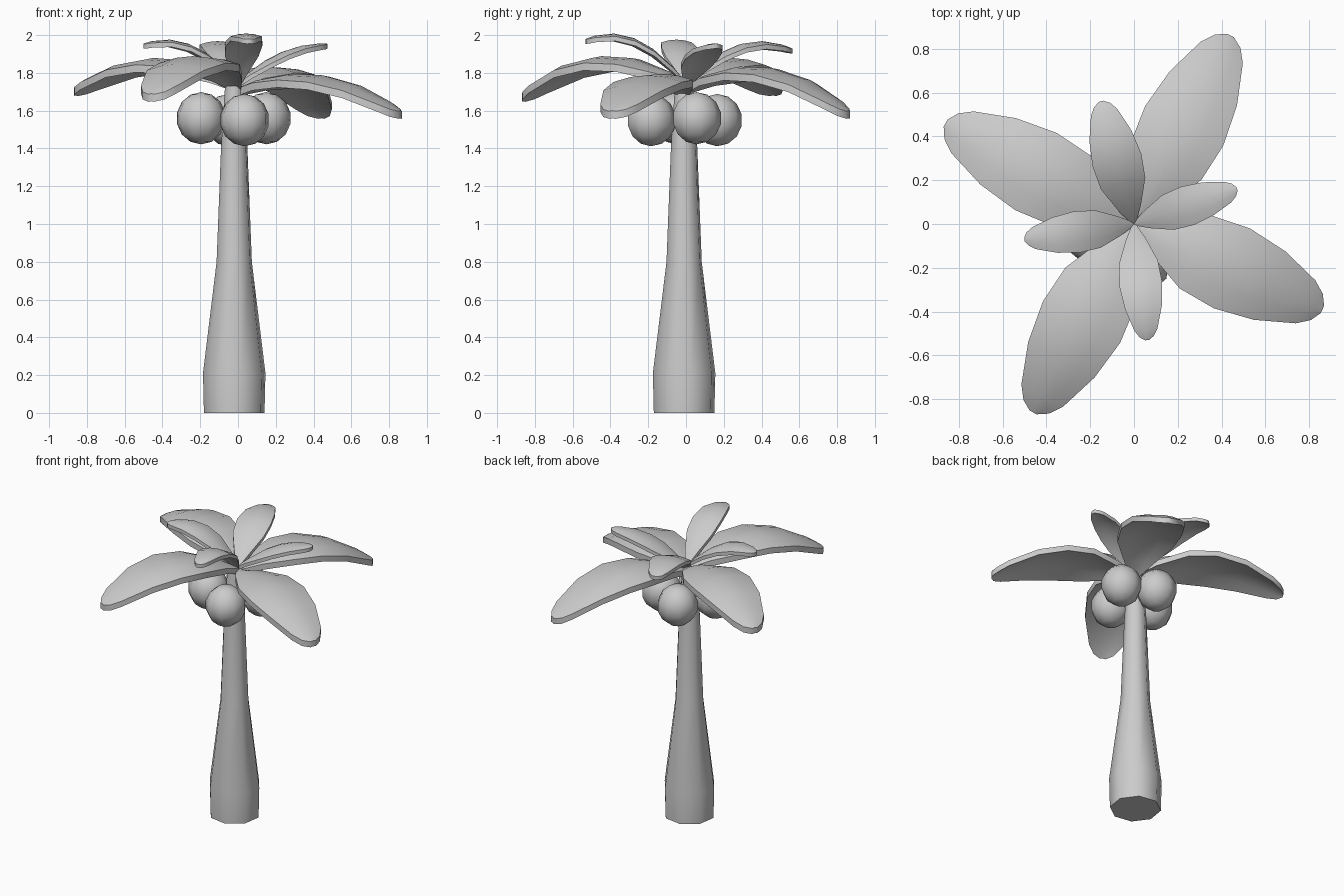
import bpy, bmesh, math
from mathutils import Vector

cube = bpy.data.objects.get("Cube")
if cube:
    bpy.data.objects.remove(cube)

grey = bpy.data.materials.new("plain_grey")
grey.use_nodes = True
grey.diffuse_color = (0.6, 0.6, 0.6, 1)
grey.node_tree.nodes["Principled BSDF"].inputs["Base Color"].default_value = (0.6, 0.6, 0.6, 1)

TRUNK = Vector((-0.02, -0.01, 0))


def finish(bm, name, angle=50):
    bmesh.ops.recalc_face_normals(bm, faces=bm.faces)
    mesh = bpy.data.meshes.new(name)
    bm.to_mesh(mesh)
    bm.free()
    obj = bpy.data.objects.new(name, mesh)
    bpy.context.collection.objects.link(obj)
    mesh.materials.append(grey)
    bpy.ops.object.select_all(action='DESELECT')
    obj.select_set(True)
    bpy.context.view_layer.objects.active = obj
    bpy.ops.object.shade_smooth_by_angle(angle=math.radians(angle))
    return obj


# Trunk: stacked eight-sided rings, flared at the foot
def trunk():
    bm = bmesh.new()
    rings = []
    for z, r in [(0, 0.165), (0.21, 0.17), (0.8, 0.096), (1.4, 0.072), (1.73, 0.05)]:
        angles = [math.tau * (i + 0.3) / 8 for i in range(8)]
        rings.append([bm.verts.new(TRUNK + Vector((r * math.cos(a), r * math.sin(a), z)))
                      for a in angles])
    for low, high in zip(rings, rings[1:]):
        for i in range(8):
            j = (i + 1) % 8
            bm.faces.new((low[i], low[j], high[j], high[i]))
    bm.faces.new(rings[0][::-1])
    bm.faces.new(rings[-1])
    finish(bm, "trunk")


# Leaf: arched, slightly cupped blade with a thick rim
OUTLINE = [(0, 0.08), (0.13, 0.46), (0.33, 0.91), (0.52, 1), (0.72, 0.86),
           (0.91, 0.54), (0.97, 0.33), (1, 0.09)]


def leaf(name, tip, half_width, root_z, mid_z, tip_z, thick):
    bm = bmesh.new()
    reach = Vector((tip[0], tip[1], 0))
    side = Vector((-reach.y, reach.x, 0)).normalized()
    # parabola through root, middle and tip heights
    bend = 2 * (root_z + tip_z) - 4 * mid_z
    rise = tip_z - root_z - bend
    layers = []
    for depth in (0, thick):
        rows = []
        for t, w in OUTLINE:
            z = root_z + rise * t + bend * t * t - depth
            row = []
            for s in (-1, -0.5, 0, 0.5, 1):
                width = half_width * w
                p = reach * t + side * s * width
                p.z = z - 0.18 * s * s * width
                row.append(bm.verts.new(p))
            rows.append(row)
        layers.append(rows)
        for a, b in zip(rows, rows[1:]):
            for i in range(4):
                bm.faces.new((a[i], a[i + 1], b[i + 1], b[i]))
    # rim between the upper and lower skins
    def loop(rows):
        return (rows[0] + [r[-1] for r in rows[1:-1]] + rows[-1][::-1]
                + [r[0] for r in rows[-2:0:-1]])
    top, under = loop(layers[0]), loop(layers[1])
    for i in range(len(top)):
        j = (i + 1) % len(top)
        bm.faces.new((top[i], top[j], under[j], under[i]))
    finish(bm, name, 40)


# Coconut: low-poly ball beside the trunk
def coconut(name, x, y, z):
    bm = bmesh.new()
    bmesh.ops.create_uvsphere(bm, u_segments=9, v_segments=7, radius=0.133)
    bmesh.ops.scale(bm, vec=(1, 1, 1.04), verts=bm.verts)
    bmesh.ops.translate(bm, vec=(x, y, z), verts=bm.verts)
    finish(bm, name, 60)


trunk()

# Lower ring of large leaves
leaf("large_leaf_front", (-0.46, -0.86), 0.2, 1.74, 1.89, 1.69, 0.04)
leaf("large_leaf_left", (0.86, -0.39), 0.2, 1.72, 1.79, 1.60, 0.04)
leaf("large_leaf_back", (0.44, 0.86), 0.2, 1.73, 1.83, 1.60, 0.04)
leaf("large_leaf_right", (-0.86, 0.46), 0.2, 1.74, 1.88, 1.72, 0.04)

# Upper ring of small leaves
leaf("small_leaf_front", (0.06, -0.53), 0.098, 1.75, 1.98, 1.98, 0.025)
leaf("small_leaf_left", (0.47, 0.16), 0.092, 1.75, 1.91, 1.955, 0.025)
leaf("small_leaf_back", (-0.15, 0.56), 0.115, 1.75, 1.95, 1.93, 0.025)
leaf("small_leaf_right", (-0.5, -0.07), 0.095, 1.75, 1.95, 1.955, 0.025)

# Coconut cluster
for label, x, y, z in [("front", 0.035, -0.185, 1.55), ("left", 0.15, 0.055, 1.56),
                       ("back", -0.05, 0.165, 1.55), ("right", -0.195, -0.05, 1.56)]:
    coconut("coconut_" + label, x, y, z)
